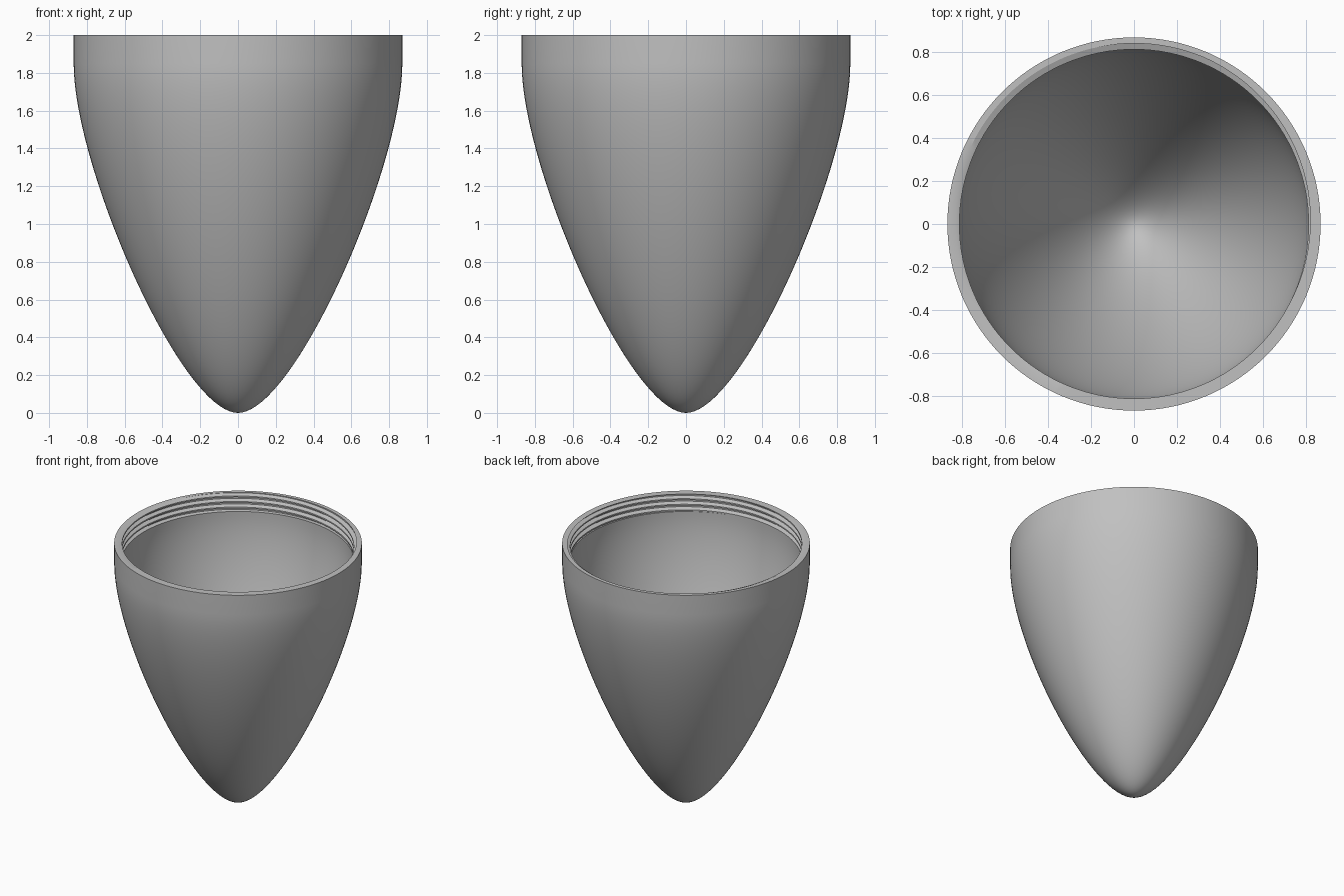
import bpy, bmesh, math

if "Cube" in bpy.data.objects:
    bpy.data.objects.remove(bpy.data.objects["Cube"], do_unlink=True)

SEGMENTS = 128
TOP = 2.0
RADIUS = 0.87          # outer radius of the collar
THREAD_LOW = 1.865     # lower end of the internal thread
PITCH = 0.043
CREST, ROOT = 0.814, 0.842
ROOT_HALF, CREST_HALF = 0.12, 0.38   # thread profile breaks, in pitches
PHASE = math.radians(110)


def bezier(a, b, c, d, steps):
    """Points of a cubic curve in (radius, height)."""
    points = []
    for i in range(steps + 1):
        t = i / steps
        s = 1 - t
        points.append(tuple(s**3 * p + 3 * s * s * t * q + 3 * s * t * t * r + t**3 * w
                            for p, q, r, w in zip(a, b, c, d)))
    return points


def thread_radius(u):
    """Radius of the thread at u pitches along the axis."""
    away = abs(u - round(u))
    f = (away - ROOT_HALF) / (CREST_HALF - ROOT_HALF)
    return ROOT + (CREST - ROOT) * min(1, max(0, f))


def thread_column(angle):
    """Helical thread section at one angle, from the rim downwards."""
    column = []
    turn = (angle - PHASE) / (2 * math.pi)
    for k in range(4, -8, -1):
        for offset in (CREST_HALF, ROOT_HALF, -ROOT_HALF, -CREST_HALF):
            z = TOP + (k + offset + turn) * PITCH
            z = min(TOP, max(THREAD_LOW, z))
            column.append((thread_radius((z - TOP) / PITCH - turn), z))
    return column


# Outer skin and inner wall profiles
outer = bezier((0, 0), (0.3, 0), (RADIUS, 1.3), (RADIUS, 1.85), 40) + [(RADIUS, TOP)]
inner = bezier((0, 0.06), (0.27, 0.06), (CREST, 1.3), (CREST, 1.84), 40)
inner = [(CREST, THREAD_LOW)] + inner[::-1]

# Revolve the wall, with the thread following a helix
bm = bmesh.new()
columns = []
for i in range(SEGMENTS + 1):
    angle = 2 * math.pi * i / SEGMENTS
    profile = outer + thread_column(angle) + inner
    columns.append([bm.verts.new((r * math.cos(angle), r * math.sin(angle), z))
                    for r, z in profile])
for left, right in zip(columns, columns[1:]):
    for j in range(len(left) - 1):
        bm.faces.new((left[j], right[j], right[j + 1], left[j + 1]))
bmesh.ops.remove_doubles(bm, verts=bm.verts, dist=0.00005)
bmesh.ops.recalc_face_normals(bm, faces=bm.faces)

mesh = bpy.data.meshes.new("threaded_cone_shell")
bm.to_mesh(mesh)
bm.free()
shell = bpy.data.objects.new("threaded_cone_shell", mesh)
bpy.context.collection.objects.link(shell)

# Plain grey material
grey = bpy.data.materials.new("plain_grey")
grey.use_nodes = True
colour = (0.53, 0.53, 0.53, 1)
grey.diffuse_color = colour
grey.node_tree.nodes["Principled BSDF"].inputs["Base Color"].default_value = colour
mesh.materials.append(grey)

bpy.ops.object.select_all(action="DESELECT")
shell.select_set(True)
bpy.context.view_layer.objects.active = shell
bpy.ops.object.shade_smooth_by_angle(angle=math.radians(30))
